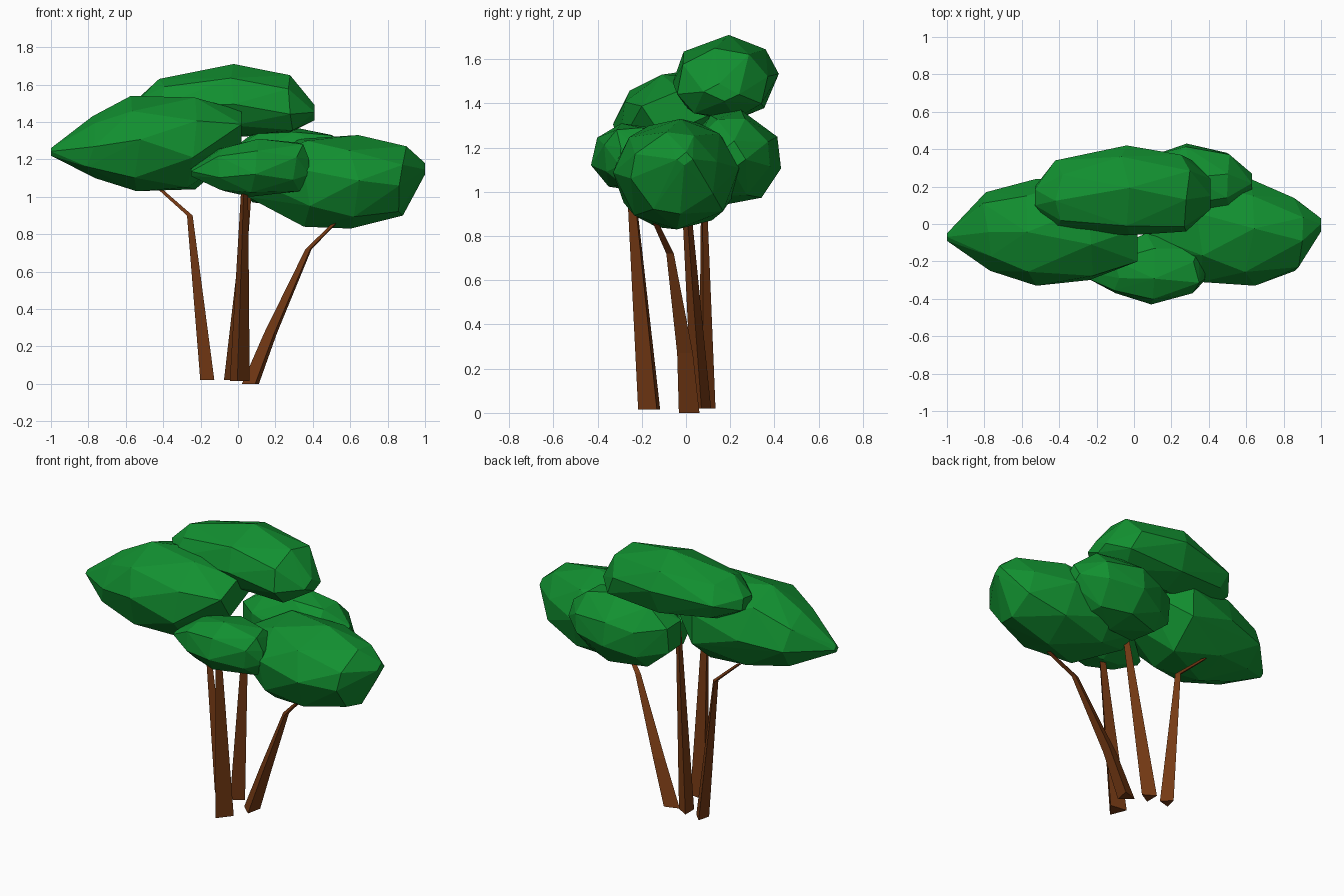
import bpy, bmesh, math, random
from mathutils import Vector

if "Cube" in bpy.data.objects:
    bpy.data.objects.remove(bpy.data.objects["Cube"], do_unlink=True)


def make_material(name, rgb):
    mat = bpy.data.materials.new(name)
    mat.use_nodes = True
    mat.diffuse_color = (*rgb, 1)
    mat.node_tree.nodes["Principled BSDF"].inputs["Base Color"].default_value = (*rgb, 1)
    return mat


leaf_green = make_material("leaf green", (0.006, 0.28, 0.03))
bark_brown = make_material("bark brown", (0.18, 0.042, 0.007))


def finish(bm, name, mat):
    bmesh.ops.recalc_face_normals(bm, faces=bm.faces[:])
    mesh = bpy.data.meshes.new(name)
    bm.to_mesh(mesh)
    bm.free()
    mesh.materials.append(mat)
    obj = bpy.data.objects.new(name, mesh)
    bpy.context.collection.objects.link(obj)
    return obj


def fit(values, low, high):
    """Remap values so they span exactly low to high."""
    a, b = min(values), max(values)
    return [low + (v - a) / (b - a) * (high - low) for v in values]


def canopy(name, seed, sections):
    """Faceted leaf clump: hull around cross-sections (x, y low, y high, z low, z high)."""
    rng = random.Random(seed)
    bm = bmesh.new()
    for index, (x, y0, y1, z0, z1) in enumerate(sections):
        is_end = index in (0, len(sections) - 1)
        sides = 4 if is_end else 8
        wobble = 0 if is_end else 0.03
        start = rng.uniform(0, math.tau)
        angles = [start + math.tau * (k + rng.uniform(-0.15, 0.15)) / sides for k in range(sides)]
        ys = fit([math.cos(a) for a in angles], y0, y1)
        zs = fit([math.sin(a) for a in angles], z0, z1)
        for y, z in zip(ys, zs):
            bm.verts.new((x + rng.uniform(-wobble, wobble), y, z))
    hull = bmesh.ops.convex_hull(bm, input=bm.verts[:])
    loose = {v for v in hull["geom_interior"] if isinstance(v, bmesh.types.BMVert)}
    bmesh.ops.delete(bm, geom=list(loose), context='VERTS')
    return finish(bm, name, leaf_green)


def trunk(name, path, radii, angle):
    """Three-sided tapered stem through the path points."""
    bm = bmesh.new()
    rings = []
    for point, r in zip(path, radii):
        ring = []
        for k in range(3):
            a = math.radians(angle + 120 * k)
            ring.append(bm.verts.new(Vector(point) + Vector((math.cos(a), math.sin(a), 0)) * r))
        rings.append(ring)
    for lower, upper in zip(rings, rings[1:]):
        for k in range(3):
            n = (k + 1) % 3
            bm.faces.new((lower[k], lower[n], upper[n], upper[k]))
    bm.faces.new(rings[0])
    bm.faces.new(rings[-1])
    return finish(bm, name, bark_brown)


# Leaf clumps
canopy("right_canopy", 3, [
    (-1, -0.09, -0.05, 1.22, 1.26), (-0.78, -0.25, 0.17, 1.1, 1.43),
    (-0.55, -0.33, 0.24, 1.03, 1.54), (-0.25, -0.3, 0.26, 1.04, 1.53),
    (0.02, -0.2, 0.1, 1.25, 1.46)])
canopy("top_canopy", 5, [
    (-0.53, 0.1, 0.2, 1.45, 1.53), (-0.4, -0.03, 0.34, 1.36, 1.63),
    (-0.05, -0.06, 0.42, 1.32, 1.71), (0.28, -0.04, 0.37, 1.33, 1.65),
    (0.41, 0.08, 0.24, 1.41, 1.49)])
canopy("left_canopy", 8, [
    (0.05, -0.14, 0.06, 1.0, 1.16), (0.36, -0.31, 0.22, 0.84, 1.31),
    (0.62, -0.33, 0.24, 0.83, 1.33), (0.88, -0.25, 0.14, 0.9, 1.27),
    (1, -0.04, 0.03, 1.12, 1.18)])
canopy("front_canopy", 11, [
    (-0.25, -0.29, -0.24, 1.11, 1.15), (-0.08, -0.37, -0.12, 1.03, 1.26),
    (0.08, -0.43, -0.05, 1.0, 1.31), (0.32, -0.37, -0.13, 1.03, 1.29),
    (0.38, -0.3, -0.2, 1.1, 1.2)])
canopy("back_canopy", 14, [
    (-0.05, 0.12, 0.26, 1.08, 1.24), (0.1, 0.02, 0.37, 0.97, 1.34),
    (0.3, 0, 0.43, 0.94, 1.37), (0.5, 0.04, 0.38, 0.98, 1.33),
    (0.63, 0.15, 0.27, 1.1, 1.23)])

# Stems
trunk("right_trunk", [(-0.17, 0.09, 0.02), (-0.26, 0.08, 0.9), (-0.44, 0.1, 1.06)],
      [0.045, 0.018, 0.014], 225)
trunk("back_trunk", [(-0.05, 0.07, 0.02), (0.06, -0.01, 1.1)], [0.05, 0.018], 240)
trunk("front_trunk", [(0.005, -0.155, 0.015), (0.035, -0.25, 1.08)], [0.062, 0.02], 262)
trunk("left_trunk", [(0.075, 0.02, 0), (0.18, 0, 0.27), (0.38, -0.07, 0.72), (0.55, -0.15, 0.89)],
      [0.055, 0.042, 0.02, 0.014], 168)
